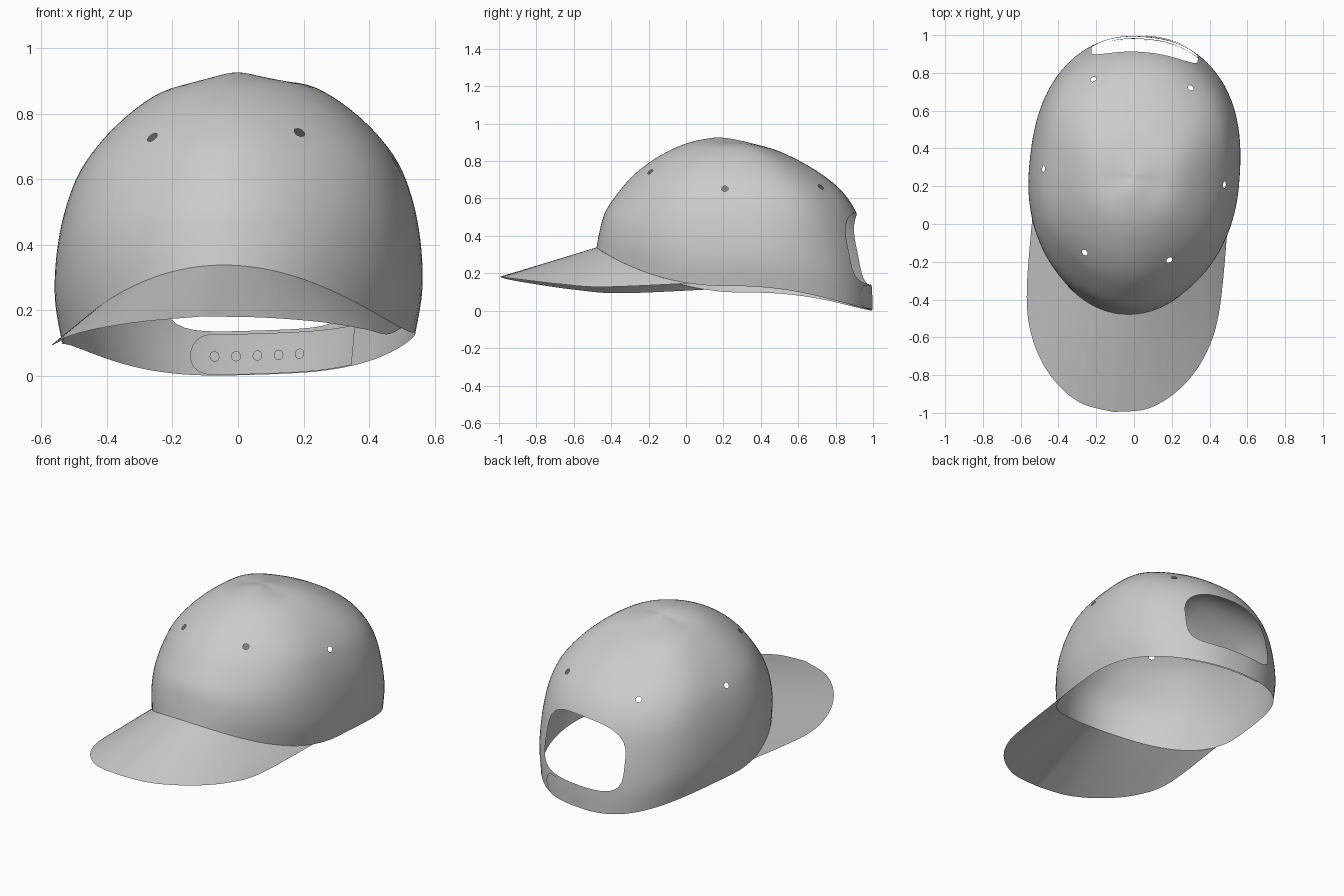
import bpy, bmesh, math
from mathutils import Vector

if "Cube" in bpy.data.objects:
    bpy.data.objects.remove(bpy.data.objects["Cube"])

YAW, ROLL, CY = math.radians(5), 0.033, 0.25
NT, NS = 96, 40

# Crown profiles from rim to apex: (radius, height)
FRONT = [(.73, .34), (.71, .43), (.675, .53), (.60, .635), (.51, .735), (.39, .825), (.25, .893), (.1, .925), (0, .918)]
SIDE = [(.535, .115), (.557, .25), (.55, .4), (.52, .54), (.467, .66), (.365, .78), (.235, .872), (.1, .9), (0, .918)]
BACK = [(.745, .002), (.737, .16), (.70, .36), (.65, .52), (.56, .65), (.42, .76), (.25, .85), (.1, .895), (0, .918)]
# Brim outer edge, centre to side: (x, y, z)
EDGE = [(0, -1.25, .185), (.19, -1.212, .175), (.355, -1.08, .155), (.465, -.89, .13), (.513, -.65, .112)]
BRIM_END = math.radians(75)

mat = bpy.data.materials.new("grey fabric")
mat.diffuse_color = (.6, .6, .6, 1)
mat.use_nodes = True
mat.node_tree.nodes["Principled BSDF"].inputs["Base Color"].default_value = mat.diffuse_color


def curve(pts, t):
    """Smooth curve through evenly spaced points, t in 0..1."""
    n = len(pts) - 1
    x = min(max(t, 0), 1) * n
    i = min(int(x), n - 1)
    f = x - i
    p = [Vector(pts[min(max(k, 0), n)]) for k in (i - 1, i, i + 1, i + 2)]
    return p[1] + .5 * f * (p[2] - p[0] + f * (2 * p[0] - 5 * p[1] + 4 * p[2] - p[3]
                            + f * (3 * (p[1] - p[2]) + p[3] - p[0])))


def crown_point(a, s, off=0):
    """Crown surface; a is the angle from the front, s runs rim to apex."""
    sn, cs = math.sin(a), -math.cos(a)
    end = curve(BACK if cs > 0 else FRONT, s)
    side = curve(SIDE, s)
    e = .85 if cs > 0 else 1
    puff = 1 + .011 * (1 + math.cos(6 * a)) * math.sin(math.pi * s) ** 2
    u = math.copysign(abs(sn) ** e, sn) * (side.x * puff + off)
    v = math.copysign(abs(cs) ** e, cs) * (end.x * puff + off)
    w = abs(sn) ** (2.6 if cs > 0 else 2)
    return Vector((u, v, end.y + (side.y - end.y) * w))


def back_point(u, s, off):
    """Point on the rear band at sideways position u."""
    a = math.asin((abs(u) / .54) ** (1 / .85))
    return crown_point(math.pi - math.copysign(a, u), s, off)


def finish(name, bm):
    """Turn and tilt the part slightly, then make it an object."""
    c, s = math.cos(YAW), math.sin(YAW)
    for v in bm.verts:
        x, y, z = v.co
        X = x * c + y * s
        v.co = (X, y * c - x * s + CY, z + ROLL * X)
    me = bpy.data.meshes.new(name)
    bm.to_mesh(me)
    bm.free()
    me.materials.append(mat)
    ob = bpy.data.objects.new(name, me)
    bpy.context.collection.objects.link(ob)
    bpy.context.view_layer.objects.active = ob
    ob.select_set(True)
    bpy.ops.object.shade_smooth_by_angle(angle=math.radians(40))
    ob.select_set(False)


def grid(bm, rows, closed=False):
    vs = [[bm.verts.new(p) for p in r] for r in rows]
    n = len(vs[0])
    for r0, r1 in zip(vs, vs[1:]):
        for i in range(n if closed else n - 1):
            j = (i + 1) % n
            bm.faces.new((r0[i], r0[j], r1[j], r1[i]))
    return vs


# Crown shell
bm = bmesh.new()
ang = [2 * math.pi * i / NT for i in range(NT)]
vs = grid(bm, [[crown_point(a, k / NS) for a in ang] for k in range(NS)], True)
apex = bm.verts.new(crown_point(0, 1))
for i in range(NT):
    bm.faces.new((vs[-1][i], vs[-1][(i + 1) % NT], apex))

# Rear opening: remove the inside, then pull the border onto a rounded arch
AW, SC, SH = math.radians(27), .242, .133


def arch(da, ds):
    n = 2.3 if ds > 0 else 5
    return (abs(da / AW) ** n + abs(ds / SH) ** n) ** (1 / n)


param = {vs[k][i]: (ang[i] - math.pi, k / NS - SC) for k in range(NS) for i in range(NT)}
inside = [f for f in bm.faces if all(v in param and abs(param[v][0]) < 1 for v in f.verts)
          and arch(sum(param[v][0] for v in f.verts) / 4, sum(param[v][1] for v in f.verts) / 4) < 1]
border = {v for f in inside for v in f.verts}
bmesh.ops.delete(bm, geom=inside, context='FACES')
for v in border:
    if v.is_valid:
        da, ds = param[v]
        d = arch(da, ds)
        v.co = crown_point(math.pi + da / d, SC + ds / d)

# Six round eyelet holes, one in the middle of each panel
for deg, k in ((30, 21), (90, 19), (150, 20), (210, 20), (270, 19), (330, 21)):
    i = round(deg / 360 * NT)
    mid = vs[k][i]
    for v in {w for f in mid.link_faces for w in f.verts} - {mid}:
        v.co = mid.co + (v.co - mid.co).normalized() * .018
    bm.verts.remove(mid)
finish("crown", bm)

# Brim, lofted from the front seam to the outer edge
bm = bmesh.new()
rows = []
corner = crown_point(BRIM_END, 0)
for j in range(13):
    row = []
    for i in range(-36, 37):
        q = i / 36
        seam = crown_point(q * BRIM_END, 0)
        edge = curve(EDGE + [tuple(corner)], abs(q))
        edge.x = math.copysign(edge.x, q)
        row.append(edge.lerp(seam, j / 12))
    rows.append(row)
grid(bm, rows)
bmesh.ops.remove_doubles(bm, verts=bm.verts, dist=.0005)
finish("brim", bm)


# Overlapping strap tabs with one round end each
def tab(name, u0, u1, off):
    bm = bmesh.new()
    rows, n, R = [], 40, .065
    for i in range(n + 1):
        f = 1 - (1 - i / n) ** 2
        d = max(0, R - abs(u1 - u0) * (1 - f)) / R
        h = max(.02, math.sqrt(max(0, 1 - d * d)))
        u = u0 + (u1 - u0) * f
        rows.append([back_point(u, .053 + .05 * h * t, off) for t in (-1, -.5, 0, .5, 1)])
    grid(bm, rows)
    if u1 > u0:
        bmesh.ops.reverse_faces(bm, faces=bm.faces)
    finish(name, bm)


tab("strap_outer_tab", 0, .23, .005)
tab("strap_inner_tab", .30, -.21, -.012)

# Row of snaps on the inner strap
bm = bmesh.new()
for n in range(5):
    u = -.138 + .067 * n
    ring = []
    for i in range(24):
        t = 2 * math.pi * i / 24
        ring.append(bm.verts.new(back_point(u + .015 * math.cos(t), .056 + .0117 * math.sin(t), -.021)))
    bm.faces.new(ring)
finish("strap_snaps", bm)
